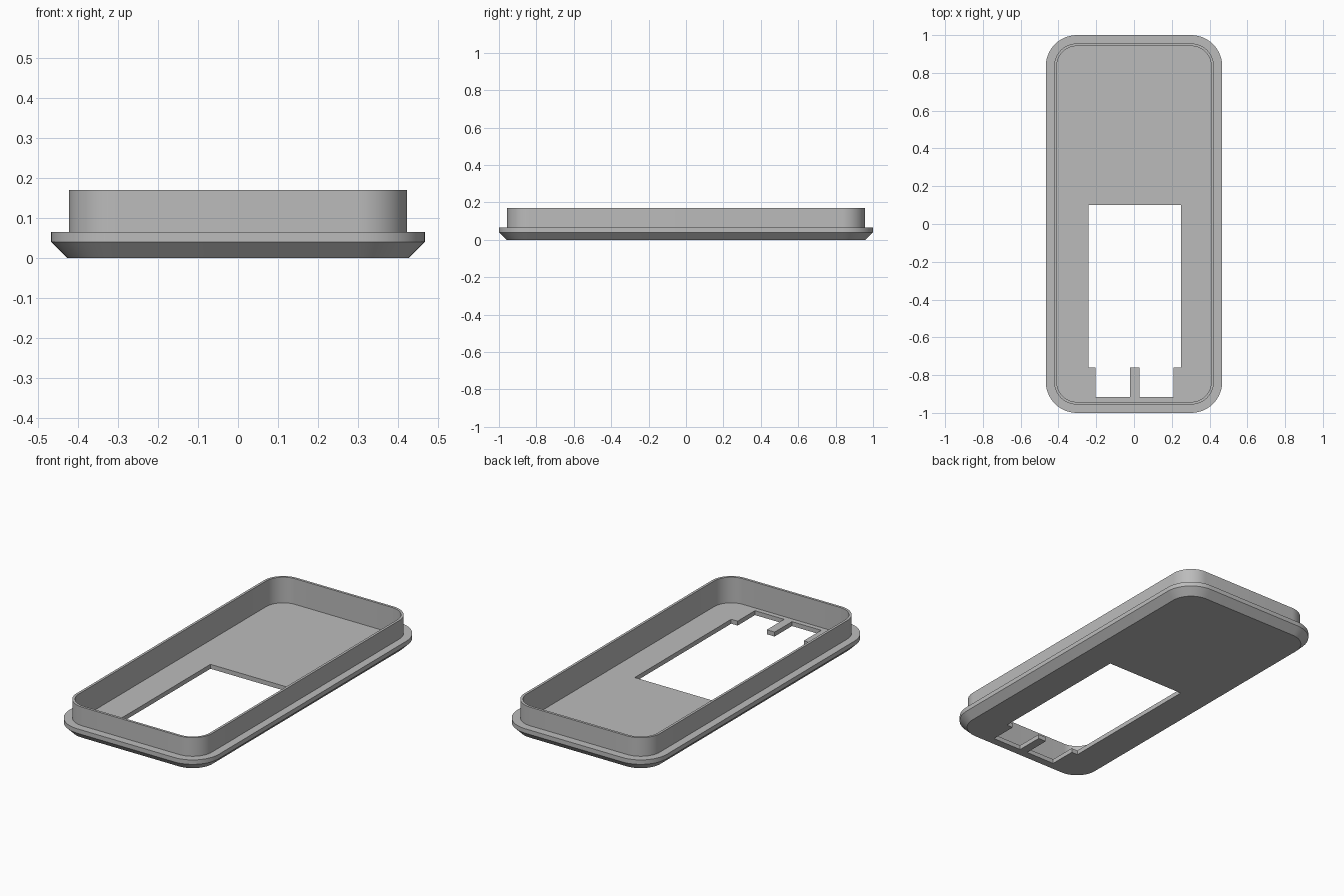
import bpy, bmesh, math

if "Cube" in bpy.data.objects:
    bpy.data.objects.remove(bpy.data.objects["Cube"], do_unlink=True)

HALF_X, HALF_Y, RADIUS, STEPS = 0.467, 1.0, 0.165, 14
FLOOR = 0.025

grey = bpy.data.materials.new("plain grey")
grey.use_nodes = True
colour = (0.5, 0.5, 0.5, 1)
grey.diffuse_color = colour
grey.node_tree.nodes["Principled BSDF"].inputs["Base Color"].default_value = colour


def rounded_ring(bm, inset, z):
    """Rounded rectangle of vertices, inset from the widest outline."""
    r = RADIUS - inset
    cx, cy = HALF_X - RADIUS, HALF_Y - RADIUS
    ring = []
    for k, (sx, sy) in enumerate([(1, 1), (-1, 1), (-1, -1), (1, -1)]):
        for i in range(STEPS + 1):
            a = (k + i / STEPS) * math.pi / 2
            ring.append(bm.verts.new((sx * cx + r * math.cos(a),
                                      sy * cy + r * math.sin(a), z)))
    return ring


def make_object(name, bm):
    bmesh.ops.recalc_face_normals(bm, faces=bm.faces)
    mesh = bpy.data.meshes.new(name)
    bm.to_mesh(mesh)
    bm.free()
    mesh.materials.append(grey)
    obj = bpy.data.objects.new(name, mesh)
    bpy.context.collection.objects.link(obj)
    return obj


# Tray: chamfered base, flange, thin upright wall, inner floor
profile = [(0.04, 0), (0, 0.04), (0, 0.065), (0.044, 0.065),
           (0.044, 0.17), (0.058, 0.17), (0.058, FLOOR)]
bm = bmesh.new()
rings = [rounded_ring(bm, inset, z) for inset, z in profile]
for low, high in zip(rings, rings[1:]):
    for i in range(len(low)):
        j = (i + 1) % len(low)
        bm.faces.new((low[i], low[j], high[j], high[i]))
bm.faces.new(rings[0])
bm.faces.new(rings[-1])
tray = make_object("cover_tray", bm)

# Window cutter: large opening with two notches and a tab between them
outline = [(-0.242, 0.1), (-0.242, -0.76), (-0.203, -0.76), (-0.203, -0.915),
           (-0.021, -0.915), (-0.021, -0.76), (0.028, -0.76), (0.028, -0.915),
           (0.21, -0.915), (0.21, -0.76), (0.25, -0.76), (0.25, 0.1)]
bm = bmesh.new()
base = bm.faces.new([bm.verts.new((x, y, -0.1)) for x, y in outline])
top = bmesh.ops.extrude_face_region(bm, geom=[base])["geom"]
bmesh.ops.translate(bm, vec=(0, 0, 0.2),
                    verts=[v for v in top if isinstance(v, bmesh.types.BMVert)])
cutter = make_object("window_cutter", bm)
cutter.hide_render = True

cut = tray.modifiers.new("window", 'BOOLEAN')
cut.operation = 'DIFFERENCE'
cut.solver = 'EXACT'
cut.object = cutter

bpy.ops.object.select_all(action='DESELECT')
bpy.context.view_layer.objects.active = tray
tray.select_set(True)
bpy.ops.object.modifier_apply(modifier=cut.name)
bpy.data.objects.remove(cutter, do_unlink=True)

# Smooth rounded corners, crisp rims
bpy.ops.object.shade_smooth_by_angle(angle=math.radians(25))
